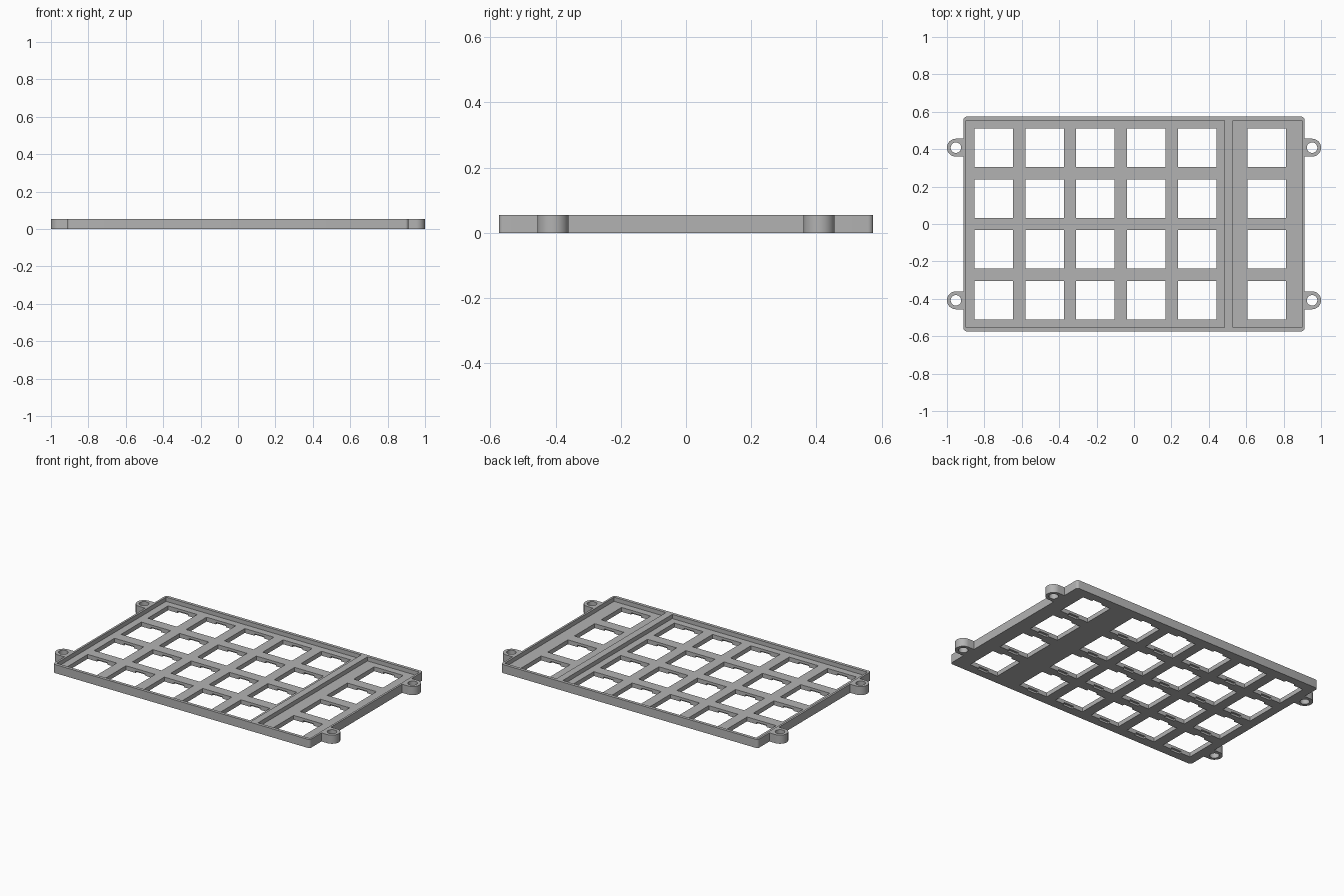
import bpy, bmesh, math
from mathutils import Matrix, Vector

old = bpy.data.objects.get("Cube")
if old:
    bpy.data.objects.remove(old)

HEIGHT, FLOOR = 0.055, 0.028
HOLE, PITCH = 0.206, 0.2715
COLUMNS = [-0.749 + PITCH * i for i in range(5)] + [0.711]
ROWS = [PITCH * (i - 1.5) for i in range(4)]
EARS = [(sx * 0.952, sy * 0.408) for sx in (-1, 1) for sy in (-1, 1)]

grey = bpy.data.materials.new("plastic_grey")
grey.use_nodes = True
colour = (0.45, 0.45, 0.45, 1)
grey.diffuse_color = colour
grey.node_tree.nodes["Principled BSDF"].inputs["Base Color"].default_value = colour


def add_box(bm, x0, x1, y0, y1, z0, z1):
    size = Vector((x1 - x0, y1 - y0, z1 - z0))
    centre = Vector((x0 + x1, y0 + y1, z0 + z1)) / 2
    return bmesh.ops.create_cube(bm, size=1, matrix=Matrix.Translation(centre) @ Matrix.Diagonal((*size, 1)))


def add_cylinder(bm, x, y, radius, z0, z1):
    bmesh.ops.create_cone(bm, cap_ends=True, segments=40, radius1=radius, radius2=radius,
                          depth=z1 - z0, matrix=Matrix.Translation((x, y, (z0 + z1) / 2)))


def finish(bm, name):
    mesh = bpy.data.meshes.new(name)
    bm.to_mesh(mesh)
    bm.free()
    obj = bpy.data.objects.new(name, mesh)
    bpy.context.collection.objects.link(obj)
    mesh.materials.append(grey)
    return obj


def combine(target, bm, operation):
    tool = finish(bm, "helper")
    tool.hide_render = True
    mod = target.modifiers.new("combine", "BOOLEAN")
    mod.operation, mod.solver, mod.object = operation, "EXACT", tool
    bpy.context.view_layer.objects.active = target
    bpy.ops.object.modifier_apply(modifier=mod.name)
    bpy.data.objects.remove(tool)


# Tray body with rounded upright corners
bm = bmesh.new()
add_box(bm, -0.911, 0.911, -0.574, 0.574, 0, HEIGHT)
upright = [e for e in bm.edges if abs(e.verts[0].co.z - e.verts[1].co.z) > 0.01]
bmesh.ops.bevel(bm, geom=upright, offset=0.016, segments=5, profile=0.5, affect="EDGES")
plate = finish(bm, "switch_plate")

# Screw ears: a round end joined to the body by a straight neck
for x, y in EARS:
    bm = bmesh.new()
    add_cylinder(bm, x, y, 0.048, 0, HEIGHT)
    combine(plate, bm, "UNION")
    bm = bmesh.new()
    inner = math.copysign(0.905, x)
    add_box(bm, min(x, inner), max(x, inner), y - 0.048, y + 0.048, 0, HEIGHT)
    combine(plate, bm, "UNION")

# Two recessed pockets separated by a rib
bm = bmesh.new()
for x0, x1 in ((-0.898, 0.485), (0.53, 0.898)):
    add_box(bm, x0, x1, -0.554, 0.554, FLOOR, 0.1)
combine(plate, bm, "DIFFERENCE")

# Square switch holes and screw holes
bm = bmesh.new()
for x in COLUMNS:
    for y in ROWS:
        h = HOLE / 2
        add_box(bm, x - h, x + h, y - h, y + h, -0.05, 0.1)
for x, y in EARS:
    add_cylinder(bm, x, y, 0.028, -0.05, 0.1)
combine(plate, bm, "DIFFERENCE")

# Clip notches under the front and back edge of each hole
bm = bmesh.new()
for x in COLUMNS:
    for y in ROWS:
        add_box(bm, x - 0.036, x + 0.036, y - h - 0.014, y + h + 0.014, -0.05, 0.012)
combine(plate, bm, "DIFFERENCE")

bpy.ops.object.select_all(action="DESELECT")
plate.select_set(True)
bpy.context.view_layer.objects.active = plate
bpy.ops.object.shade_smooth_by_angle(angle=math.radians(30))
